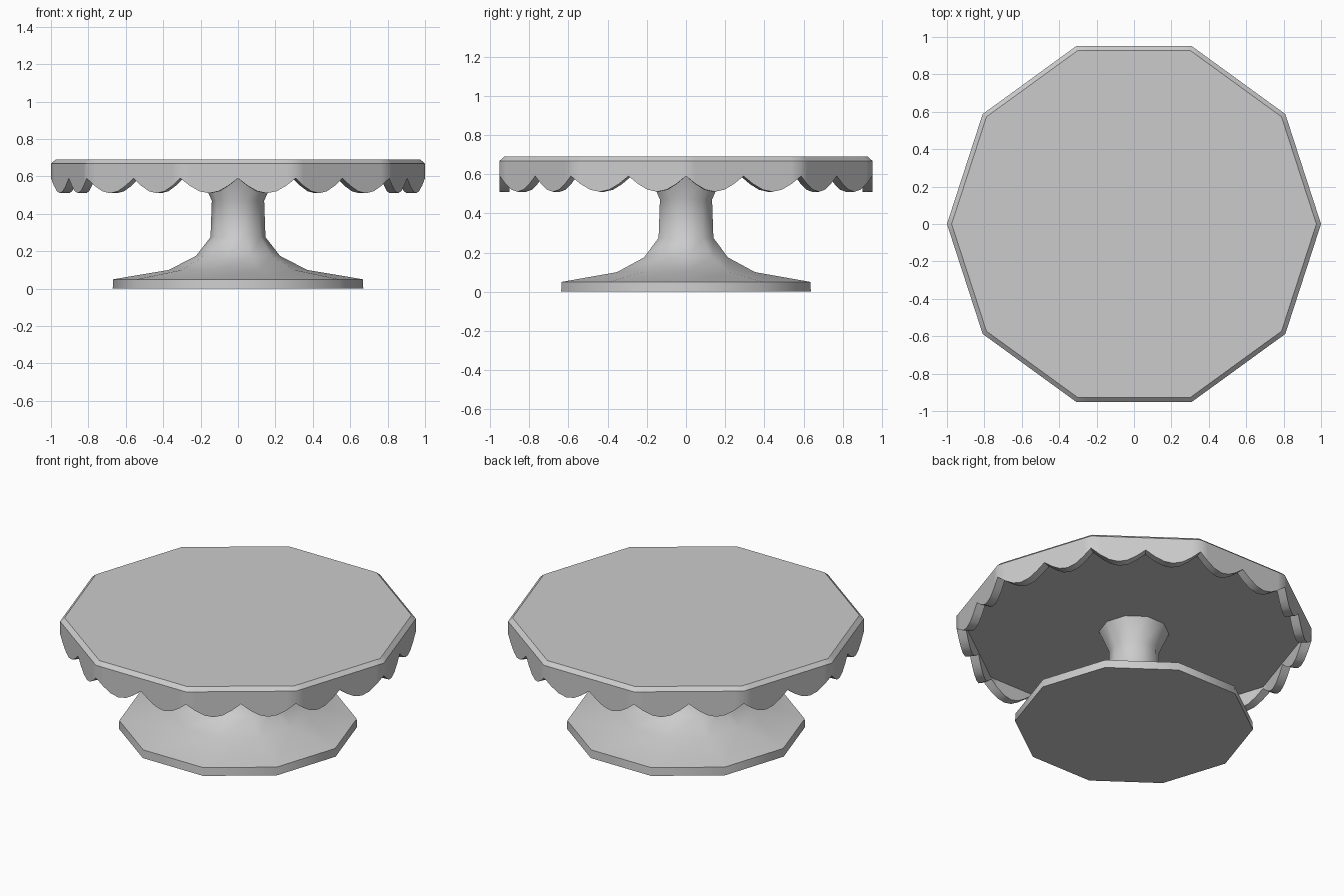
import bpy, bmesh, math

if "Cube" in bpy.data.objects:
    bpy.data.objects.remove(bpy.data.objects["Cube"])

SIDES = 10
mat = bpy.data.materials.new("light grey")
mat.diffuse_color = (0.6, 0.6, 0.6, 1)
mat.use_nodes = True
mat.node_tree.nodes["Principled BSDF"].inputs["Base Color"].default_value = mat.diffuse_color


def corner(i):
    a = 2 * math.pi * i / SIDES
    return math.cos(a), math.sin(a)


def skin(name, rings):
    """Bridge closed rings of points in order and cap both ends."""
    bm = bmesh.new()
    vs = [[bm.verts.new(p) for p in ring] for ring in rings]
    n = len(vs[0])
    for a, b in zip(vs, vs[1:]):
        for i in range(n):
            j = (i + 1) % n
            bm.faces.new((a[i], a[j], b[j], b[i]))
    bm.faces.new(vs[0][::-1])
    bm.faces.new(vs[-1])
    bmesh.ops.recalc_face_normals(bm, faces=bm.faces)
    me = bpy.data.meshes.new(name)
    bm.to_mesh(me)
    bm.free()
    me.materials.append(mat)
    ob = bpy.data.objects.new(name, me)
    bpy.context.collection.objects.link(ob)
    bpy.ops.object.select_all(action='DESELECT')
    ob.select_set(True)
    bpy.context.view_layer.objects.active = ob
    bpy.ops.object.shade_smooth_by_angle(angle=math.radians(40))
    return ob


# Foot and flared stem: a ten-sided turned profile (radius, height)
profile = [(0.67, 0), (0.667, 0.05), (0.37, 0.10), (0.225, 0.175),
           (0.147, 0.275), (0.14, 0.47), (0.2, 0.605)]
skin("foot_and_stem", [[(r * corner(i)[0], r * corner(i)[1], z)
                        for i in range(SIDES)] for r, z in profile])

# Plate with a hanging rim: two scallops per side, six segments each
SEG = 6
N = 2 * SEG
outline, hem = [], []
for s in range(SIDES):
    (x0, y0), (x1, y1) = corner(s), corner(s + 1)
    for k in range(N):
        t = k / N
        outline.append((x0 + (x1 - x0) * t, y0 + (y1 - y0) * t))
        hem.append(0.59 - 0.08 * math.sin(math.pi * (k % SEG) / SEG))


def ring(r, heights):
    return [(x * r, y * r, z) for (x, y), z in zip(outline, heights)]


count = len(outline)
skin("scalloped_plate", [
    ring(0.975, [0.69] * count),   # top edge
    ring(1.0, [0.668] * count),    # bevel
    ring(1.0, hem),                # outer scallops
    ring(0.947, hem),              # inner scallops
    ring(0.947, [0.60] * count),   # underside
])
